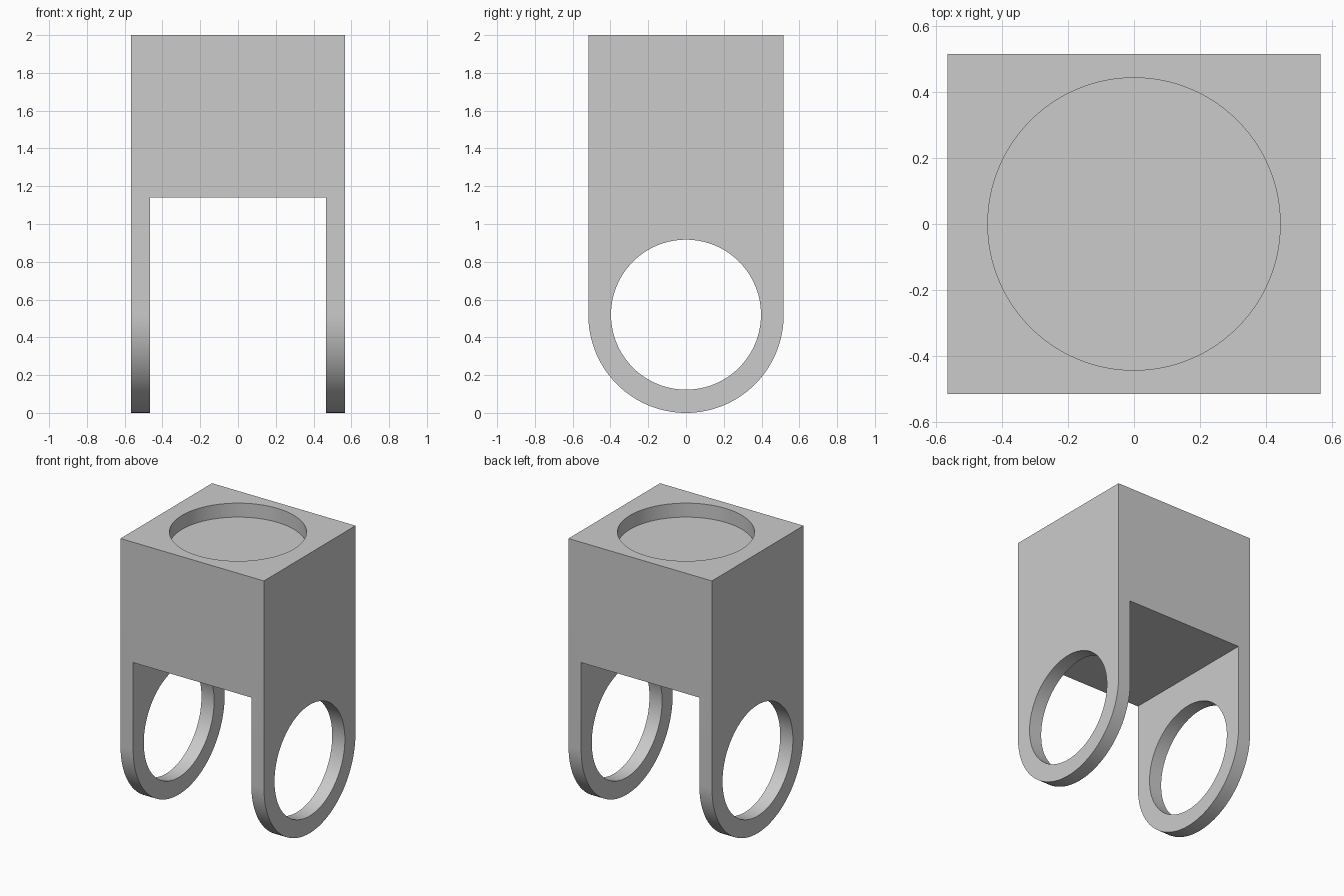
import bpy, bmesh, math
from mathutils import Matrix

cube = bpy.data.objects.get("Cube")
if cube:
    bpy.data.objects.remove(cube, do_unlink=True)

HALF_X, R, TOP = 0.567, 0.517, 2.0   # half width, half depth / lug radius, height
LUG = 0.1                            # thickness of each side lug
SLOT_TOP = 1.14

grey = bpy.data.materials.new("plain grey")
grey.use_nodes = True
colour = (0.6, 0.6, 0.6, 1)
grey.diffuse_color = colour
grey.node_tree.nodes["Principled BSDF"].inputs["Base Color"].default_value = colour


def make_object(name, bm):
    bmesh.ops.recalc_face_normals(bm, faces=bm.faces)
    mesh = bpy.data.meshes.new(name)
    bm.to_mesh(mesh)
    bm.free()
    mesh.materials.append(grey)
    obj = bpy.data.objects.new(name, mesh)
    bpy.context.collection.objects.link(obj)
    return obj


def cylinder(name, radius, depth, matrix):
    bm = bmesh.new()
    bmesh.ops.create_cone(bm, cap_ends=True, segments=128, radius1=radius,
                          radius2=radius, depth=depth, matrix=matrix)
    return make_object(name, bm)


# Body: round-bottomed side profile extruded across the width
bm = bmesh.new()
steps = 64
profile = [(R, TOP), (-R, TOP)]
for i in range(steps + 1):
    a = math.pi * (1 + i / steps)
    profile.append((R * math.cos(a), R + R * math.sin(a)))
side = bm.faces.new([bm.verts.new((-HALF_X, y, z)) for y, z in profile])
new = bmesh.ops.extrude_face_region(bm, geom=[side])["geom"]
bmesh.ops.translate(bm, vec=(2 * HALF_X, 0, 0),
                    verts=[v for v in new if isinstance(v, bmesh.types.BMVert)])
body = make_object("clevis_block", bm)

# Slot between the two lugs
bm = bmesh.new()
bmesh.ops.create_cube(bm, size=1, matrix=Matrix.Translation((0, 0, SLOT_TOP - 1))
                      @ Matrix.Diagonal((2 * (HALF_X - LUG), 2, 2, 1)))
slot = make_object("slot_cutter", bm)

# Pin bore through the lugs, and shallow round recess in the top
bore = cylinder("bore_cutter", 0.397, 2,
                Matrix.Translation((0, 0, R + 0.003)) @ Matrix.Rotation(math.pi / 2, 4, "Y"))
recess = cylinder("recess_cutter", 0.444, 0.2, Matrix.Translation((0, 0, TOP)))

bpy.ops.object.select_all(action="DESELECT")
body.select_set(True)
bpy.context.view_layer.objects.active = body
for cutter in (slot, bore, recess):
    cutter.hide_render = True
    mod = body.modifiers.new(cutter.name, "BOOLEAN")
    mod.operation = "DIFFERENCE"
    mod.solver = "EXACT"
    mod.object = cutter
    bpy.ops.object.modifier_apply(modifier=mod.name)
    bpy.data.objects.remove(cutter, do_unlink=True)

bpy.ops.object.shade_smooth_by_angle(angle=math.radians(30))
